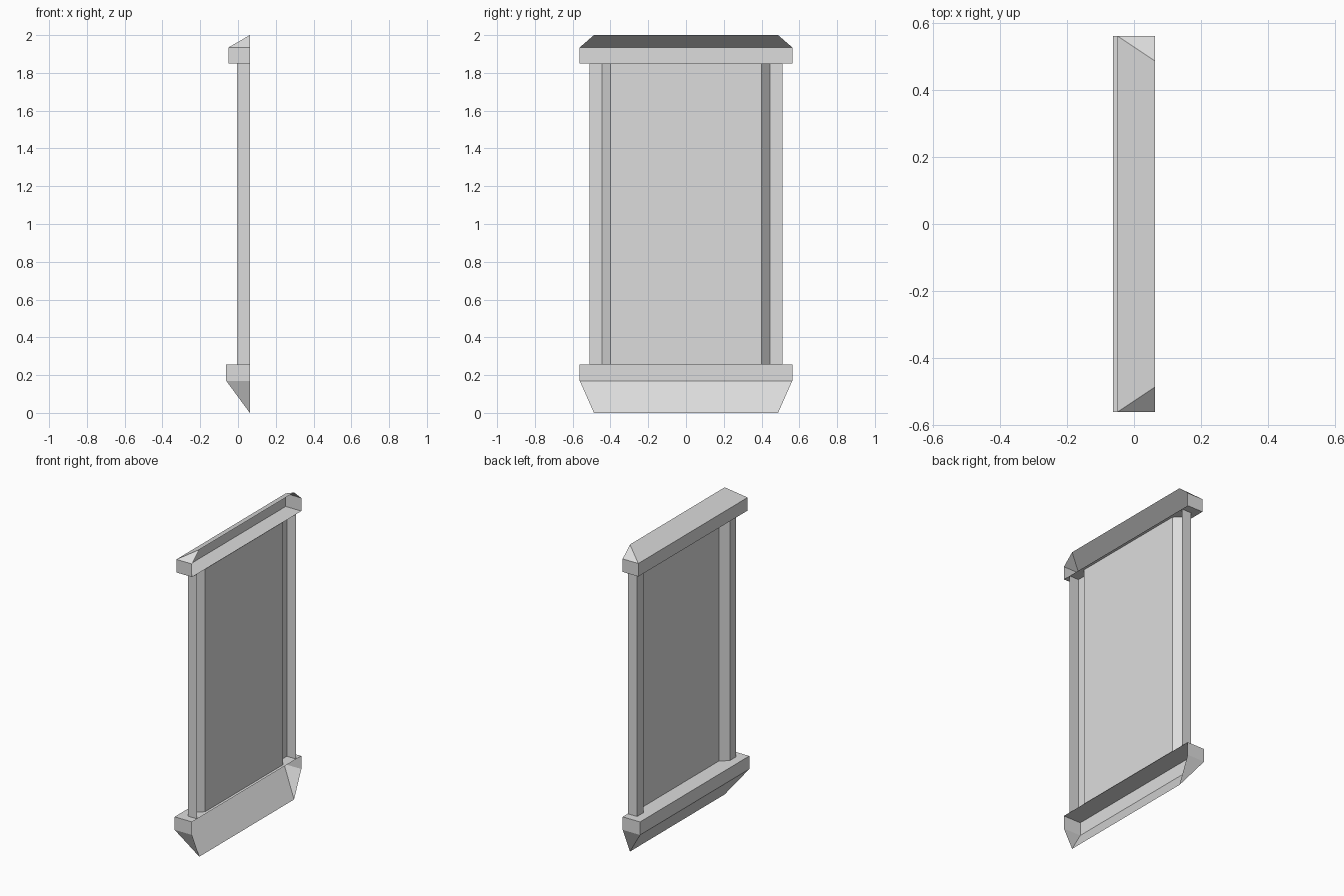
import bpy
import bmesh

cube = bpy.data.objects.get("Cube")
if cube:
    bpy.data.objects.remove(cube, do_unlink=True)

GREY = (0.72, 0.72, 0.72, 1.0)
grey = bpy.data.materials.new("plain grey")
grey.use_nodes = True
grey.diffuse_color = GREY
grey.node_tree.nodes["Principled BSDF"].inputs["Base Color"].default_value = GREY

OPEN_X = 0.0625   # the open side of every part
HALF = 0.5625     # half width of the caps
TIP = 0.4875      # half width of the cap ridges


def loft(name, rings, deck=False, flip=False):
    """Join open rings of (x, y, z) points into a sheet; deck fills the first ring."""
    bm = bmesh.new()
    rows = [[bm.verts.new(p) for p in ring] for ring in rings]
    for low, high in zip(rows, rows[1:]):
        for i in range(len(low) - 1):
            bm.faces.new((low[i], low[i + 1], high[i + 1], high[i]))
    if deck:
        bm.faces.new(rows[0][::-1])
    # collapse the doubled ridge ends so the end faces become triangles
    bmesh.ops.remove_doubles(bm, verts=bm.verts, dist=0.0001)
    if flip:
        bmesh.ops.reverse_faces(bm, faces=bm.faces)
    mesh = bpy.data.meshes.new(name)
    bm.to_mesh(mesh)
    bm.free()
    mesh.materials.append(grey)
    obj = bpy.data.objects.new(name, mesh)
    bpy.context.collection.objects.link(obj)
    return obj


def u_ring(back_x, half, z):
    return [(OPEN_X, half, z), (back_x, half, z),
            (back_x, -half, z), (OPEN_X, -half, z)]


def cap(name, back_x, deck_z, eave_z, ridge_z, flip=False):
    """Open-backed box ending in a half hipped slope."""
    loft(name, [u_ring(back_x, HALF, deck_z), u_ring(back_x, HALF, eave_z),
                u_ring(OPEN_X, TIP, ridge_z)], deck=True, flip=flip)


# Folded sheet: side walls, flanges, slanted strips and recessed panel
half_profile = [(OPEN_X, 0.51), (-0.005, 0.51), (-0.005, 0.445), (0.044, 0.40)]
profile = half_profile + [(x, -y) for x, y in reversed(half_profile)]
loft("panel_frame", [[(x, y, z) for x, y in profile] for z in (0.255, 1.85)])

# Top and bottom caps
cap("top_cap", -0.05, 1.85, 1.935, 2.0)
cap("bottom_cap", -0.0625, 0.255, 0.17, 0.0, flip=True)
